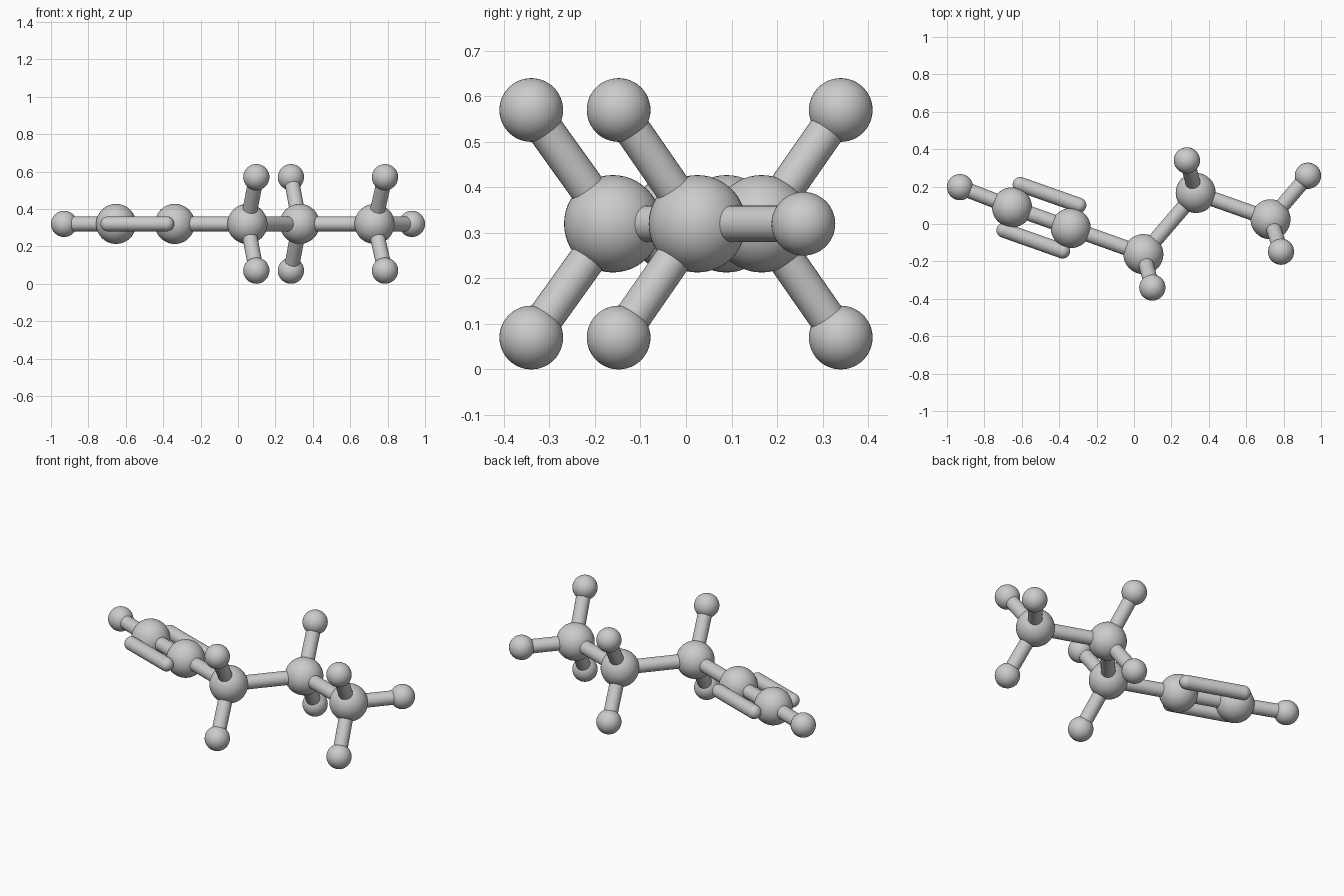
import bpy
from mathutils import Vector

if "Cube" in bpy.data.objects:
    bpy.data.objects.remove(bpy.data.objects["Cube"])

Z = 0.32           # height of the carbon chain plane
RC, RH, RB = 0.107, 0.07, 0.04   # carbon, hydrogen and bond radii


def ball(name, p, r):
    bpy.ops.mesh.primitive_uv_sphere_add(segments=48, ring_count=24, radius=r, location=p)
    o = bpy.context.object
    o.name = name
    bpy.ops.object.shade_smooth()
    return o


def stick(name, a, b, rounded=False):
    a, b = Vector(a), Vector(b)
    d = b - a
    bpy.ops.mesh.primitive_cylinder_add(vertices=32, radius=RB, depth=d.length,
                                        location=(a + b) / 2,
                                        end_fill_type='NOTHING' if rounded else 'NGON')
    o = bpy.context.object
    o.name = name
    o.rotation_mode = 'QUATERNION'
    o.rotation_quaternion = d.to_track_quat('Z', 'Y')
    bpy.ops.object.shade_smooth_by_angle()
    if rounded:
        ball(name + "_cap_a", a, RB)
        ball(name + "_cap_b", b, RB)


# carbon chain
carbons = [Vector((x, y, Z)) for x, y in
           [(-0.652, 0.089), (-0.338, -0.022), (0.05, -0.161), (0.33, 0.166), (0.73, 0.025)]]
for i, c in enumerate(carbons):
    ball(f"carbon_{i + 1}", c, RC)
for i in range(4):
    stick(f"chain_bond_{i + 1}", carbons[i], carbons[i + 1])

# outer bars of the triple bond
axis = (carbons[1] - carbons[0]).normalized()
side = Vector((-axis.y, axis.x, 0)) * 0.13
for s, label in ((1, "back"), (-1, "front")):
    stick(f"triple_bond_{label}", carbons[0] + side * s, carbons[1] + side * s, rounded=True)

# hydrogens: (carbon index, x, y, height offset)
hydrogens = [(0, -0.93, 0.197, 0), (4, 0.93, 0.258, 0)]
for i, x, y in ((2, 0.098, -0.34), (3, 0.283, 0.34), (4, 0.786, -0.148)):
    hydrogens += [(i, x, y, 0.25), (i, x, y, -0.25)]
for n, (i, x, y, dz) in enumerate(hydrogens):
    p = Vector((x, y, Z + dz))
    ball(f"hydrogen_{n + 1}", p, RH)
    stick(f"hydrogen_bond_{n + 1}", carbons[i], p)
